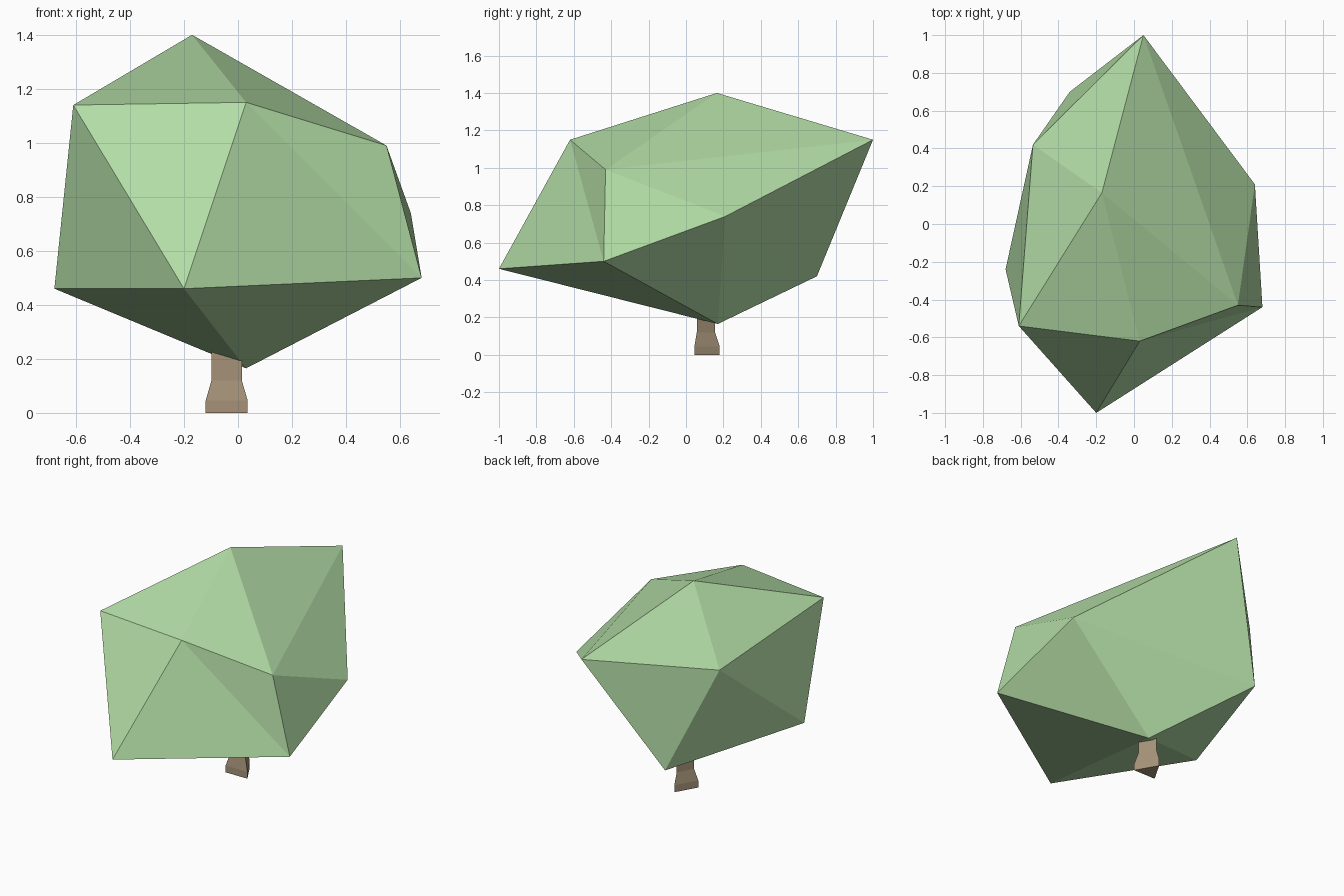
import bpy, bmesh
from math import sin, cos, radians

if "Cube" in bpy.data.objects:
    bpy.data.objects.remove(bpy.data.objects["Cube"])


def finish(name, bm, color):
    bmesh.ops.recalc_face_normals(bm, faces=bm.faces[:])
    mesh = bpy.data.meshes.new(name)
    bm.to_mesh(mesh)
    bm.free()
    mat = bpy.data.materials.new(name + "_colour")
    mat.diffuse_color = (*color, 1)
    mat.use_nodes = True
    mat.node_tree.nodes["Principled BSDF"].inputs["Base Color"].default_value = mat.diffuse_color
    mesh.materials.append(mat)
    obj = bpy.data.objects.new(name, mesh)
    bpy.context.collection.objects.link(obj)
    return obj


# Foliage: a lopsided icosahedron, two staggered rings of five plus two poles
upper = [(-0.61, -0.54, 1.14), (0.03, -0.62, 1.15), (0.55, -0.43, 0.99),
         (0.05, 1.00, 1.15), (-0.535, 0.42, 1.015)]
lower = [(-0.20, -1.00, 0.46), (0.68, -0.44, 0.50), (0.64, 0.21, 0.74),
         (-0.34, 0.70, 0.42), (-0.68, -0.24, 0.46)]
bm = bmesh.new()
top = bm.verts.new((-0.17, 0.165, 1.40))
bottom = bm.verts.new((0.03, 0.17, 0.165))
up = [bm.verts.new(p) for p in upper]
lo = [bm.verts.new(p) for p in lower]
for i in range(5):
    j = (i + 1) % 5
    bm.faces.new((top, up[i], up[j]))
    bm.faces.new((up[i], lo[i], up[j]))
    bm.faces.new((lo[i], lo[j], up[j]))
    bm.faces.new((bottom, lo[j], lo[i]))
finish("foliage", bm, (0.45, 0.72, 0.38))

# Trunk: three-sided column with a flared foot, given as (radius, height)
profile = [(0.09, 0.0), (0.09, 0.045), (0.065, 0.12), (0.065, 0.40)]
bm = bmesh.new()
rings = [[bm.verts.new((-0.042 + r * cos(radians(a)), 0.09 + r * sin(radians(a)), z))
          for a in (90, 210, 330)] for r, z in profile]
for a, b in zip(rings, rings[1:]):
    for i in range(3):
        j = (i + 1) % 3
        bm.faces.new((a[i], a[j], b[j], b[i]))
bm.faces.new(rings[0][::-1])
bm.faces.new(rings[-1])
finish("trunk", bm, (0.38, 0.29, 0.19))
